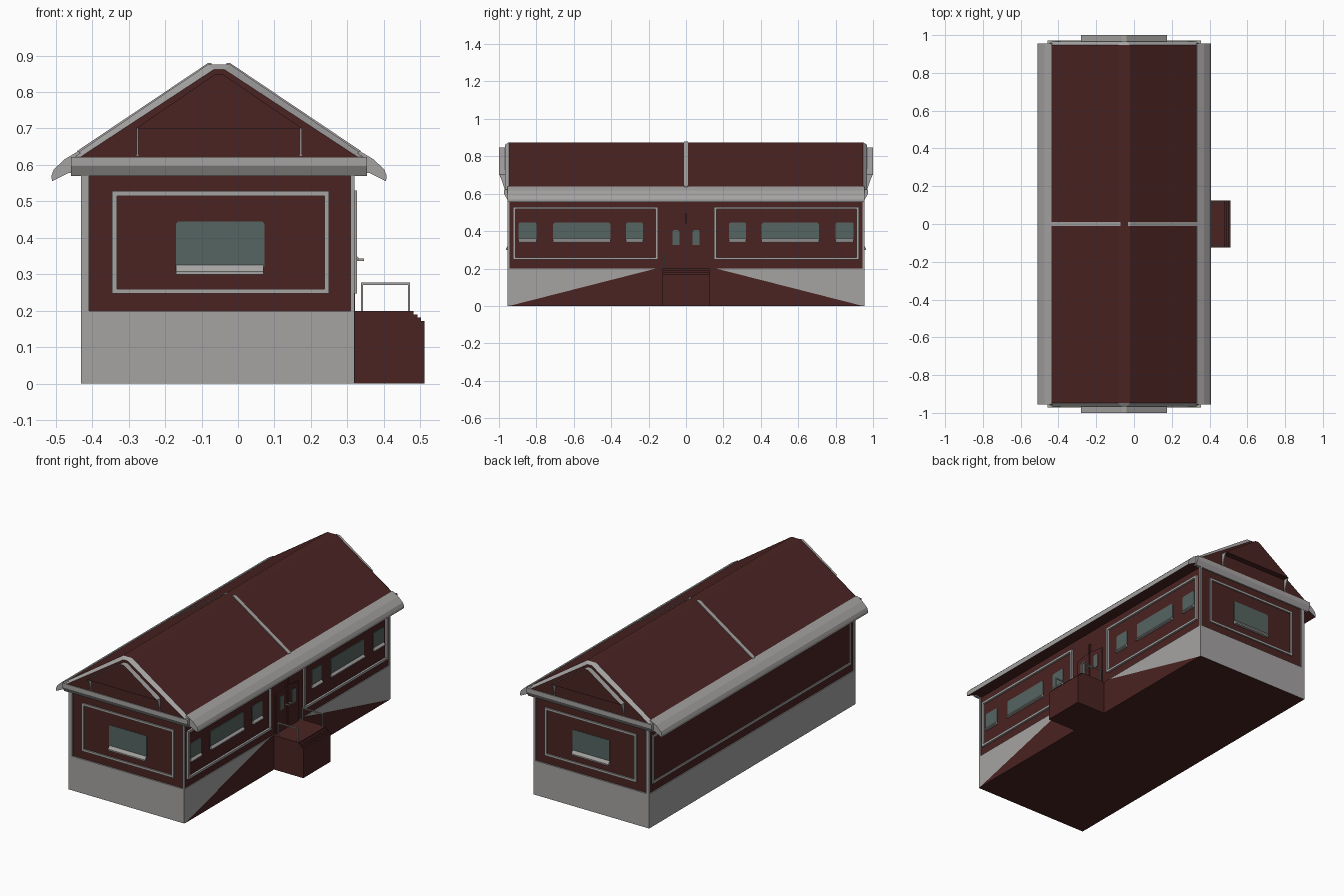
import bpy, bmesh

if "Cube" in bpy.data.objects:
    bpy.data.objects.remove(bpy.data.objects["Cube"])

def material(name, rgb):
    m = bpy.data.materials.new(name)
    m.diffuse_color = (*rgb, 1)
    m.use_nodes = True
    m.node_tree.nodes["Principled BSDF"].inputs["Base Color"].default_value = m.diffuse_color
    return m

MATS = [material("dark red paint", (0.068, 0.017, 0.016)),
        material("light grey trim", (0.38, 0.37, 0.365)),
        material("teal glass", (0.092, 0.13, 0.12))]
RED, GREY, GLASS = 0, 1, 2
MX = lambda x: -0.104 - x          # mirror across the roof ridge


def loft(name, sections, axis, mat, rule=None):
    """Join equal-length 2D profiles placed along an axis; rule(normal, centre) picks colours."""
    bm = bmesh.new()
    rings = []
    for t, pts in sections:
        put = {'x': lambda a, b: (t, a, b), 'y': lambda a, b: (a, t, b), 'z': lambda a, b: (a, b, t)}[axis]
        rings.append([bm.verts.new(put(a, b)) for a, b in pts])
    n = len(rings[0])
    bm.faces.new(rings[0])
    bm.faces.new(rings[-1][::-1])
    for r, s in zip(rings, rings[1:]):
        for i in range(n):
            j = (i + 1) % n
            bm.faces.new((r[i], s[i], s[j], r[j]))
    bmesh.ops.recalc_face_normals(bm, faces=bm.faces)
    for f in bm.faces:
        f.material_index = rule(f.normal, f.calc_center_median()) if rule else mat
    me = bpy.data.meshes.new(name)
    bm.to_mesh(me)
    bm.free()
    for m in MATS:
        me.materials.append(m)
    ob = bpy.data.objects.new(name, me)
    bpy.context.collection.objects.link(ob)
    return ob


def prism(name, pts, axis, a, b, mat, rule=None):
    return loft(name, [(a, pts), (b, pts)], axis, mat, rule)


def box(name, x0, x1, y0, y1, z0, z1, mat, rule=None):
    return prism(name, [(x0, y0), (x1, y0), (x1, y1), (x0, y1)], 'z', z0, z1, mat, rule)


def frame(name, axis, a, b, u0, u1, v0, v1, w=0.013):
    """Rectangular trim outline on a wall."""
    for k, (p, q, r, s) in enumerate([(u0, u1, v0, v0 + w), (u0, u1, v1 - w, v1),
                                      (u0, u0 + w, v0 + w, v1 - w), (u1 - w, u1, v0 + w, v1 - w)]):
        prism(f"{name}_{k}", [(p, r), (q, r), (q, s), (p, s)], axis, a, b, GREY)


def pane(name, axis, a, b, u0, u1, v0, v1, c=0.006):
    """Glass plate with clipped upper corners."""
    prism(name, [(u0, v0), (u1, v0), (u1, v1 - c), (u1 - c, v1), (u0 + c, v1), (u0, v1 - c)],
          axis, a, b, GLASS)


# Foundation with red underside and red lower field on the entrance side
box("foundation", -0.43, 0.32, -0.955, 0.955, 0, 0.2, GREY,
    lambda n, c: RED if n.z < -0.5 else GREY)
prism("foundation_red_field", [(-0.945, 0), (0.945, 0), (0.16, 0.2), (-0.16, 0.2)],
      'x', 0.318, 0.3215, RED)

# Walls and corner posts
box("walls", -0.424, 0.315, -0.947, 0.947, 0.19, 0.625, RED)
for s in (-1, 1):
    ya, yb = sorted((s * 0.943, s * 0.955))
    box("corner_post_left", -0.43, -0.408, ya, yb, 0.2, 0.6, GREY)
    box("corner_post_right", 0.308, 0.32, ya, yb, 0.2, 0.6, GREY)

# Roof with bevelled grey rakes and red gables
outer = [(-0.46, 0.62), (-0.083, 0.875), (MX(-0.083), 0.875), (MX(-0.46), 0.62)]
inner = [(-0.435, 0.62), (-0.066, 0.862), (MX(-0.066), 0.862), (MX(-0.435), 0.62)]
loft("roof", [(-0.967, inner), (-0.947, outer), (0.947, outer), (0.967, inner)], 'y', RED,
     lambda n, c: GREY if abs(c.y) > 0.9 and abs(n.y) < 0.99 and n.z > 0 else RED)

# Flared eaves and the grey seam halfway along the roof
eave = [(-0.438, 0.638), (-0.475, 0.616), (-0.505, 0.588), (-0.512, 0.57), (-0.51, 0.555),
        (-0.465, 0.578), (-0.42, 0.573), (-0.42, 0.62)]
seam = [(-0.44, 0.63), (-0.44, 0.638), (-0.072, 0.884), (-0.072, 0.872)]
seam = [(-0.44, 0.63), (-0.44, 0.639), (-0.083, 0.879), (-0.072, 0.879), (-0.072, 0.87)]
for side, f in (("left", lambda x: x), ("right", MX)):
    prism("eave_" + side, [(f(x), z) for x, z in eave], 'y', -0.955, 0.955, GREY,
          lambda n, c: RED if n.z < -0.3 and abs(n.y) < 0.5 else GREY)
    prism("roof_seam_" + side, [(f(x), z) for x, z in seam], 'y', -0.011, 0.011, GREY)

# Both gable ends: cornice, hood with brackets, framed window
for s, end in ((-1, "front"), (1, "back")):
    prism("cornice_" + end, [(s * y, z) for y, z in
          ((0.94, 0.57), (0.956, 0.57), (0.972, 0.597), (0.972, 0.622), (0.94, 0.622))],
          'x', -0.458, MX(-0.458), GREY)
    prism("gable_hood_" + end, [(-0.28, 0.70), (MX(-0.28), 0.70), (-0.04, 0.848), (-0.064, 0.848)],
          'y', s * 0.96, s * 1.0, RED, lambda n, c: GREY if n.z > 0.3 else RED)
    for x in (-0.279, 0.169):
        prism("hood_bracket_" + end, [(s * 0.96, 0.625), (s * 0.97, 0.625), (s * 0.985, 0.67),
              (s * 0.998, 0.702), (s * 0.96, 0.702)], 'x', x, x + 0.006, GREY)
    frame("wall_trim_" + end, 'y', s * 0.945, s * 0.955, -0.345, 0.25, 0.247, 0.528)
    pane("window_" + end, 'y', s * 0.944, s * 0.950, -0.17, 0.072, 0.32, 0.445)
    prism("window_sill_" + end, [(s * 0.944, 0.30), (s * 0.962, 0.30), (s * 0.962, 0.308),
          (s * 0.95, 0.325), (s * 0.944, 0.325)], 'x', -0.17, 0.07, GREY)

# Windowless long side trim
frame("wall_trim_left", 'x', -0.43, -0.422, -0.92, 0.92, 0.247, 0.53)

# Entrance side: mirrored trim, windows, door leaves and handrails
for s in (-1, 1):
    u0, u1 = sorted((s * 0.15, s * 0.925))
    frame("wall_trim_right", 'x', 0.313, 0.327, u0, u1, 0.247, 0.53)
    for a, b in ((0.23, 0.32), (0.405, 0.71), (0.80, 0.895)):
        a, b = sorted((s * a, s * b))
        pane("side_window", 'x', 0.313, 0.319, a, b, 0.35, 0.445)
        prism("side_sill", [(0.313, 0.34), (0.33, 0.34), (0.33, 0.346), (0.319, 0.358),
              (0.313, 0.358)], 'y', a, b, GREY)
    a, b = sorted((s * 0.003, s * 0.105))
    prism("door_leaf", [(a, 0.2), (b, 0.2), (b, 0.43), (a, 0.445)] if s > 0 else
          [(a, 0.2), (b, 0.2), (b, 0.445), (a, 0.43)], 'x', 0.312, 0.321, RED)
    a, b = sorted((s * 0.036, s * 0.073))
    pane("door_window", 'x', 0.32, 0.324, a, b, 0.325, 0.405)
    box("door_handle", 0.32, 0.346, s * 0.014 - 0.003, s * 0.014 + 0.003, 0.337, 0.343, GREY)
    y = s * 0.114
    box("handrail_top", 0.337, 0.472, y - 0.003, y + 0.003, 0.271, 0.277, GREY)
    box("handrail_rear_post", 0.337, 0.343, y - 0.003, y + 0.003, 0.2, 0.272, GREY)
    box("handrail_front_post", 0.466, 0.472, y - 0.003, y + 0.003, 0.19, 0.272, GREY)
box("door_lamp", 0.313, 0.325, -0.006, 0.006, 0.44, 0.495, RED)

# Entrance stoop with shallow steps on its outer edge
prism("entrance_stoop", [(0.31, 0), (0.511, 0), (0.511, 0.172), (0.502, 0.172), (0.502, 0.181),
      (0.493, 0.181), (0.493, 0.19), (0.482, 0.19), (0.482, 0.2), (0.31, 0.2)],
      'y', -0.125, 0.125, RED)
